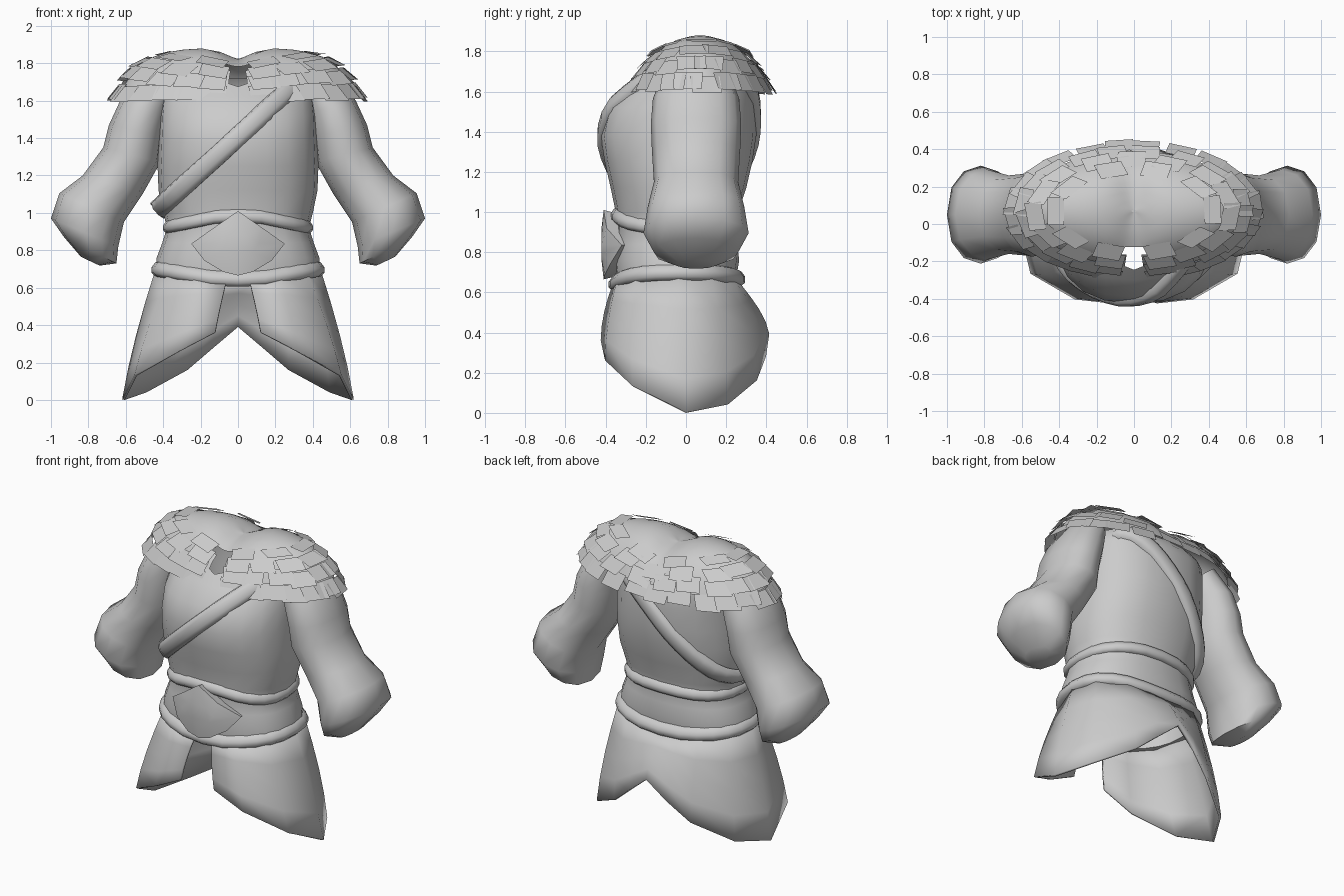
import bpy, math, random
from mathutils import Vector

if "Cube" in bpy.data.objects:
    bpy.data.objects.remove(bpy.data.objects["Cube"])

random.seed(4)
cloth = bpy.data.materials.new("grey_cloth")
cloth.diffuse_color = (0.6, 0.6, 0.6, 1)
cloth.use_nodes = True
cloth.node_tree.nodes["Principled BSDF"].inputs["Base Color"].default_value = cloth.diffuse_color


def make(name, verts, faces, angle=40, thickness=0):
    me = bpy.data.meshes.new(name)
    me.from_pydata([tuple(v) for v in verts], [], faces)
    me.materials.append(cloth)
    me.update()
    ob = bpy.data.objects.new(name, me)
    bpy.context.collection.objects.link(ob)
    bpy.ops.object.select_all(action='DESELECT')
    bpy.context.view_layer.objects.active = ob
    ob.select_set(True)
    if angle:
        bpy.ops.object.shade_smooth_by_angle(angle=math.radians(angle))
    if thickness:
        mod = ob.modifiers.new("thickness", 'SOLIDIFY')
        mod.thickness = thickness
        mod.offset = -1
    return ob


def loft(name, rings, closed=True, wrap=False, cap=False, **kw):
    """Skin a list of equal-length point rings."""
    n = len(rings[0])
    verts = [p for r in rings for p in r]
    rows = len(rings) if wrap else len(rings) - 1
    faces = []
    for i in range(rows):
        a, b = i * n, (i + 1) % len(rings) * n
        for j in range(n if closed else n - 1):
            k = (j + 1) % n
            faces.append((a + j, a + k, b + k, b + j))
    if cap:
        faces.append(tuple(range(n))[::-1])
    return make(name, verts, faces, **kw)


def body_ring(z, a, front, back, count=20, power=2.35):
    """Superellipse cross-section of the body."""
    pts = []
    for i in range(count):
        t = 2 * math.pi * i / count
        c, s = math.cos(t), math.sin(t)
        x = a * math.copysign(abs(c) ** (2 / power), c)
        y = (back + front) / 2 + (back - front) / 2 * math.copysign(abs(s) ** (2 / power), s)
        pts.append(Vector((x, y, z)))
    return pts


# Torso shell, open at the neck and the hem: z, half width, front, back
TORSO = [(0.67, .44, -.35, .25), (0.76, .435, -.36, .265), (0.84, .405, -.35, .255),
         (0.92, .38, -.345, .25),
         (1.00, .40, -.35, .26), (1.12, .425, -.375, .30), (1.25, .43, -.405, .33),
         (1.38, .425, -.425, .35), (1.52, .42, -.39, .35), (1.62, .41, -.30, .345),
         (1.67, .40, -.25, .33), (1.72, .37, -.20, .29)]
rings = [body_ring(*r) for r in TORSO]
rings[-1][15] = Vector((0, -.245, 1.675))  # dip of the neckline
loft("torso", rings)


# Two belts with a curved run around the waist
def belt(name, a, front, back, z_side, z_front, z_back, half, thick):
    rings = []
    for p in body_ring(0, a, front, back, 24):
        mid = (front + back) / 2
        f = max(0, 1 - abs(p.x) / a)
        z = z_side + ((z_front if p.y < mid else z_back) - z_side) * min(1, f * 1.3)
        out = Vector((p.x / a, (p.y - mid) / (back - front) * 2, 0)).normalized()
        rings.append([p - out * o * thick + Vector((0, 0, z + h * half))
                      for o, h in ((2, 1.2), (.7, .9), (0, .2), (0, -.5), (.7, -1), (2, -1))])
    loft(name, rings, wrap=True, angle=60)


belt("upper_belt", .40, -.375, .28, .925, .985, .94, .035, .022)
belt("lower_belt", .463, -.385, .295, .70, .645, .67, .04, .03)

# Pointed front plate, bent around the belly
rim = [(0, -.41, 1.01), (.13, -.395, .92), (.25, -.32, .835), (.18, -.375, .745),
       (.08, -.405, .685), (0, -.41, .665)]
rim += [(-x, y, z) for x, y, z in rim[-2:0:-1]]
n = len(rim)
verts = rim + [(x * .45, -.42, .84 + (z - .84) * .5) for x, y, z in rim]
verts += [(x * .9, y + .07, .84 + (z - .84) * .9) for x, y, z in rim]
faces = [(i, (i + 1) % n, n + (i + 1) % n, n + i) for i in range(n)]
faces += [((i + 1) % n, i, 2 * n + i, 2 * n + (i + 1) % n) for i in range(n)]
faces.append(tuple(range(n, 2 * n)))
make("belly_plate", verts, faces)

# Skirt: one sheet slit at the front, long at the sides and notched behind
top = [(.06, -.35), (.22, -.33), (.36, -.24), (.43, -.04), (.39, .12),
       (.25, .225), (.13, .25), (0, .26)]
hem = [(.12, -.41, .36), (.31, -.39, .26), (.54, -.26, .13), (.605, 0, 0),
       (.49, .20, .04), (.27, .34, .16), (.13, .385, .28), (0, .40, .39)]
top += [(-x, y) for x, y in top[-2::-1]]
hem += [(-x, y, z) for x, y, z in hem[-2::-1]]
rows = []
for t in (0, .25, .5, .75, 1):
    row = []
    for (x, y), h in zip(top, hem):
        z_top = .685 - .055 * max(0, 1 - abs(x) / .43)
        p = Vector((x, y, z_top)).lerp(Vector(h), t)
        p.x *= 1 + .10 * t * (1 - t)
        p.y *= 1 + (.25 if y > .1 else .14) * t * (1 - t)
        row.append(p)
    rows.append(row)
loft("skirt", rows, closed=False, thickness=.015, angle=70)

# Sleeves: inner (x, z), outer (x, z), half depth
SLEEVE = [((.34, 1.64), (.50, 1.77), .16), ((.37, 1.53), (.63, 1.60), .215),
          ((.40, 1.41), (.69, 1.47), .225), ((.415, 1.27), (.72, 1.35), .22),
          ((.51, 1.10), (.83, 1.20), .21), ((.61, .95), (.955, 1.105), .24),
          ((.64, .82), (1.0, .97), .262), ((.65, .73), (.93, .87), .21),
          ((.74, .718), (.84, .765), .10)]
for side, label in ((1, "right"), (-1, "left")):
    rings = []
    for inner, outer, depth in SLEEVE:
        a, b = Vector(inner), Vector(outer)
        ring = []
        for i in range(12):
            t = 2 * math.pi * i / 12 * side
            q = a.lerp(b, .5 + .5 * math.cos(t))
            s = math.sin(t)
            ring.append((q.x * side, .05 + depth * math.copysign(abs(s) ** .85, s), q.y))
        rings.append(ring)
    loft(label + "_sleeve", rings[::-1], cap=True, angle=60)


# Diagonal strap running around the chest and back
def torso_at(z):
    for lo, hi in zip(TORSO, TORSO[1:]):
        if lo[0] <= z <= hi[0]:
            f = (z - lo[0]) / (hi[0] - lo[0])
            return [u + (v - u) * f for u, v in zip(lo, hi)]
    return TORSO[-1]


def strap_point(t):
    s = .5 - .5 * math.cos(t)
    x, z = -.435 + .745 * s, 1.01 + .68 * s
    x += .11 * s * min(0, math.sin(t))  # steeper run over the back
    _, a, front, back = torso_at(z)
    r = max(0, 1 - min(1, abs(x) / (a + .02)) ** 2.4) ** (1 / 2.4)
    front, back = front - .005, back + .005
    return Vector((x, (front + back) / 2 + (back - front) / 2 * r * (-1 if t < math.pi else 1), z))


rings = []
path = [strap_point(2 * math.pi * i / 32) for i in range(32)]
up = Vector((-.66, 0, .75))
for i, p in enumerate(path):
    along = (path[(i + 1) % 32] - path[i - 1]).normalized()
    out = along.cross(up).normalized()
    if out.dot(p - Vector((-.05, -.03, p.z))) < 0:
        out = -out
    rings.append([p + up * w * .055 + out * o for w, o in
                  ((1, -.03), (.9, .003), (.4, .018), (-.4, .018), (-.9, .003), (-1, -.03))])
loft("chest_strap", rings, wrap=True, angle=60)


# Shoulder mantle: a saddle-backed dome with a notch at the throat
def mantle(phi, r):
    x, y = .645 * r * math.cos(phi), .07 + .335 * r * math.sin(phi)
    z = 1.885 - .05 * r ** 2 - .22 * r ** 6 - .06 * math.exp(-(x / .1) ** 2) * max(0, 1 - r * r)
    z -= .13 * math.sin(phi) ** 2 * r * r * max(0, 1 - r ** 4)
    return Vector((x, y, z))


SEG, RAD = 72, [.02, .15, .3, .45, .58, .7, .8, .88, .95]
verts = [mantle(2 * math.pi * j / SEG, r) for r in RAD for j in range(SEG)]
faces = [tuple(range(SEG))]
for i in range(len(RAD) - 1):
    for j in range(SEG):
        k = (j + 1) % SEG
        f = (i * SEG + j, i * SEG + k, (i + 1) * SEG + k, (i + 1) * SEG + j)
        c = sum((verts[v] for v in f), Vector()) / 4
        if not (abs(c.x) < .06 and c.y < -.11):
            faces.append(f)
make("mantle", verts, faces, angle=60)

# Overlapping rows of flat shingles: radius, count, half width, half length, lift
verts, faces = [], []
for r, count, w, h, lift in ((.66, 10, .075, .045, .006), (.80, 15, .075, .05, .010),
                             (.90, 20, .075, .05, .014), (.985, 24, .075, .052, .016)):
    for i in range(count):
        phi = -math.pi / 2 + 2 * math.pi * (i + .5) / count + random.uniform(-.05, .05)
        p = mantle(phi, r + random.uniform(-.02, .01))
        if abs(p.x) < .125 and p.y < 0:
            # tiles flanking the throat are pushed clear of the notch
            phi = -math.pi / 2 + math.copysign(.14 / (.645 * r), p.x)
            p = mantle(phi, r)
        across = (mantle(phi + .02, r) - mantle(phi - .02, r)).normalized()
        down = (mantle(phi, r + .02) - mantle(phi, r - .04)).normalized()
        nrm = across.cross(down).normalized()
        nrm = nrm if nrm.z > 0 else -nrm
        down = (down + nrm * .2 + across * random.uniform(-.12, .12)).normalized()
        p += nrm * (lift + random.uniform(0, .008))
        b = len(verts)
        verts += [p - across * w - down * h, p - across * w + down * h,
                  p + across * w + down * h, p + across * w - down * h]
        faces.append((b, b + 1, b + 2, b + 3))
make("mantle_shingles", verts, faces, angle=0)
